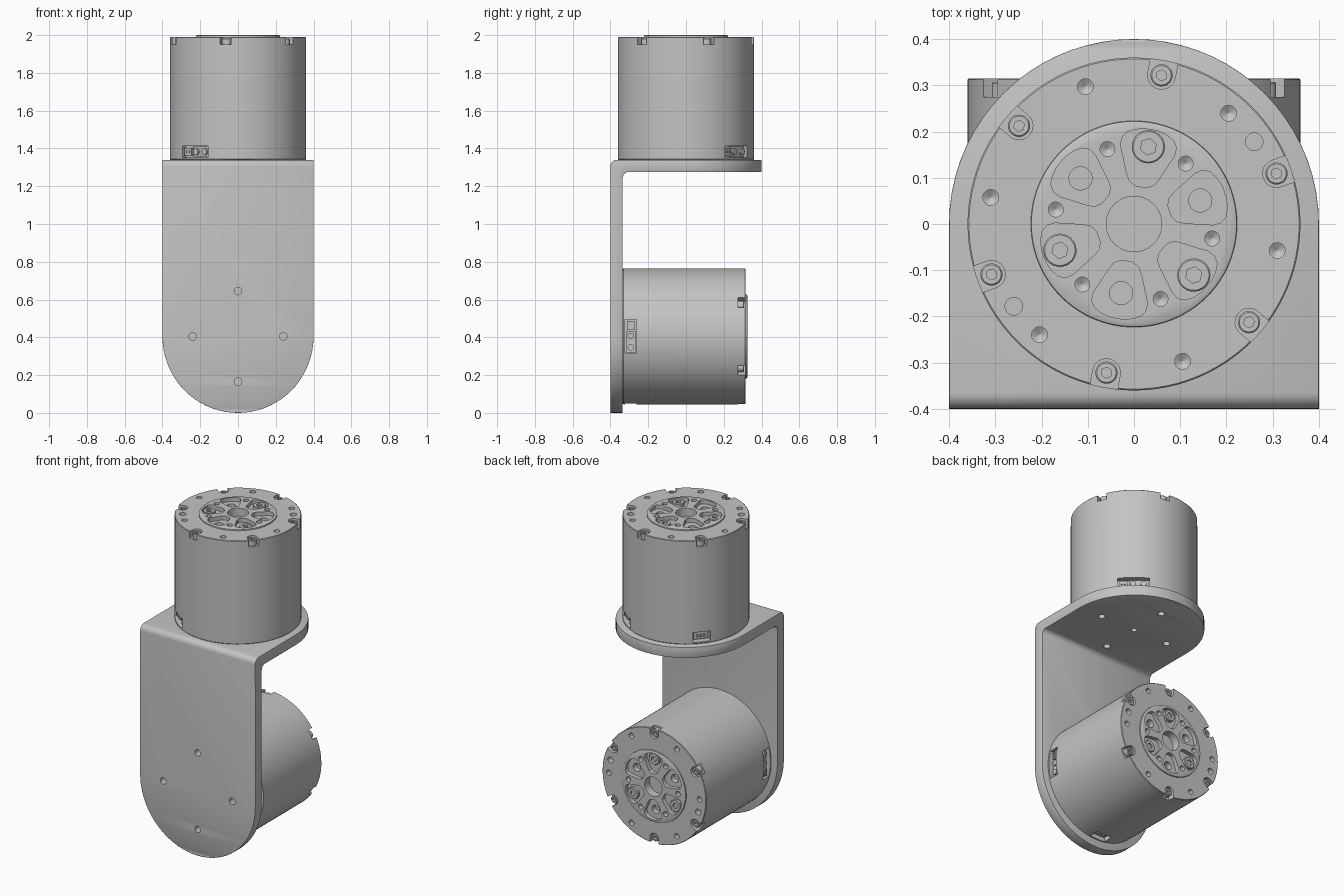
import bpy, bmesh
from math import sin, cos, pi, radians
from mathutils import Matrix, Vector

cube = bpy.data.objects.get("Cube")
if cube:
    bpy.data.objects.remove(cube, do_unlink=True)

grey = bpy.data.materials.new("machined_grey")
grey.use_nodes = True
TONE = (0.55, 0.55, 0.55, 1)
grey.diffuse_color = TONE
grey.node_tree.nodes["Principled BSDF"].inputs["Base Color"].default_value = TONE


# ---- helpers ----
def make(name, bm):
    bmesh.ops.remove_doubles(bm, verts=bm.verts, dist=1e-5)
    bmesh.ops.recalc_face_normals(bm, faces=bm.faces)
    mesh = bpy.data.meshes.new(name)
    bm.to_mesh(mesh)
    bm.free()
    obj = bpy.data.objects.new(name, mesh)
    bpy.context.collection.objects.link(obj)
    return obj


def bake(obj):
    bpy.context.view_layer.update()
    deps = bpy.context.evaluated_depsgraph_get()
    mesh = bpy.data.meshes.new_from_object(obj.evaluated_get(deps))
    obj.modifiers.clear()
    obj.data = mesh


def cut(obj, bm):
    cutter = make("cutter", bm)
    cutter.hide_render = True
    mod = obj.modifiers.new("cut", 'BOOLEAN')
    mod.operation, mod.solver, mod.object = 'DIFFERENCE', 'EXACT', cutter
    bake(obj)
    bpy.data.objects.remove(cutter, do_unlink=True)


def finish(obj):
    obj.data.materials.clear()
    obj.data.materials.append(grey)
    obj.data.shade_smooth()
    obj.data.set_sharp_from_angle(angle=radians(30))


def circle(r, n=24):
    return [(r * cos(2 * pi * i / n), r * sin(2 * pi * i / n)) for i in range(n)]


def rect(u0, u1, v0, v1):
    return [(u0, v0), (u1, v0), (u1, v1), (u0, v1)]


def prism(bm, pts, z0, z1, mat=Matrix()):
    low, high = [[bm.verts.new(mat @ Vector((x, y, z))) for x, y in pts] for z in (z0, z1)]
    bm.faces.new(low[::-1])
    bm.faces.new(high)
    for i in range(len(pts)):
        j = (i + 1) % len(pts)
        bm.faces.new((low[i], low[j], high[j], high[i]))


def lathe(bm, profile, n, mat=Matrix()):
    """Closed turned solid; a profile entry with a third value is a hexagon ring."""
    rings = []
    for r, z, *hexagon in profile:
        ring = []
        for i in range(n):
            a = 2 * pi * i / n
            k = cos(pi / 6) / cos(a % (pi / 3) - pi / 6) if hexagon else 1
            ring.append(bm.verts.new(mat @ Vector((r * k * cos(a), r * k * sin(a), z))))
        rings.append(ring)
    for a, b in zip(rings, rings[1:]):
        for i in range(n):
            j = (i + 1) % n
            bm.faces.new((a[i], a[j], b[j], b[i]))
    bm.faces.new(rings[0][::-1])
    bm.faces.new(rings[-1])


def polar(deg, r=0.0, z=0.0):
    return Matrix.Rotation(radians(deg), 4, 'Z') @ Matrix.Translation((r, 0, z))


# ---- bracket: bent plate with two round ends ----
W, T, TOP, AXIS = 0.4, 0.065, 1.34, 0.405
RO, RI, ARC, BEND = 0.035, 0.03, 18, 6
rows = []   # (outer y, outer z, inner y, inner z, half width)
for i in range(ARC + 1):
    a = pi / 2 * i / ARC
    z = AXIS * (1 - cos(a))
    rows.append((-W, z, -W + T, z, W * sin(a)))
for i in range(BEND + 1):
    a = pi / 2 * i / BEND
    c, s = 1 - cos(a), 1 - sin(a)
    rows.append((-W + RO * c, TOP - RO * s, -W + T + RI * c, TOP - T - RI * s, W))
for i in range(ARC + 1):
    a = pi / 2 * i / ARC
    y = W * sin(a)
    rows.append((y, TOP, y, TOP - T, W * cos(a)))
bm = bmesh.new()
loops = [[bm.verts.new(p) for p in ((-w, yo, zo), (w, yo, zo), (w, yi, zi), (-w, yi, zi))]
         for yo, zo, yi, zi, w in rows]
for a, b in zip(loops, loops[1:]):
    for i in range(4):
        j = (i + 1) % 4
        bm.faces.new((a[i], a[j], b[j], b[i]))
bracket = make("bracket", bm)
bevel = bracket.modifiers.new("edge", 'BEVEL')
bevel.width, bevel.segments, bevel.angle_limit = 0.012, 2, radians(40)
bake(bracket)

# mounting holes through both legs
bm = bmesh.new()
upright = Matrix.Translation((0, 0, AXIS)) @ Matrix.Rotation(pi / 2, 4, 'X')
for k in range(4):
    prism(bm, circle(0.02), 1.2, 1.4, polar(90 * k, 0.24))
    prism(bm, circle(0.02), 0.3, 0.5, upright @ polar(90 * k, 0.24))
prism(bm, circle(0.017), 1.2, 1.4)
cut(bracket, bm)
finish(bracket)

# ---- motor housing with raised output disc ----
FACE, DISC, FLOOR, ABOVE, R = 0.65, 0.66, 0.635, 0.75, 0.36
SCREW, TAP = 19.5, 49.5
bm = bmesh.new()
lathe(bm, [(R - 0.004, 0), (R, 0.004), (R, FACE - 0.003), (R - 0.003, FACE),
           (0.223, FACE), (0.222, DISC - 0.003), (0.216, DISC)], 96)
housing = make("upper_motor_housing", bm)

# first cuts: bore, pockets, rim notches, connector bays
bm = bmesh.new()
prism(bm, circle(0.06, 36), 0.61, ABOVE)
half = [(0.082, 0.012), (0.09, 0.027), (0.108, 0.037), (0.14, 0.05), (0.16, 0.059),
        (0.178, 0.06), (0.192, 0.052), (0.201, 0.036), (0.207, 0.015)]
pocket = half + [(u, -v) for u, v in reversed(half)]
notch = [(-0.03 * sin(pi * i / 12), 0.03 * cos(pi * i / 12)) for i in range(13)]
notch += [(0.08, -0.03), (0.08, 0.03)]
for k in range(6):
    prism(bm, pocket, FLOOR, ABOVE, polar(SCREW + 60 * k))
    prism(bm, notch, FACE - 0.04, ABOVE, polar(SCREW + 60 * k, 0.327))
bays = [(TAP, 0.09), (TAP + 90, 0.052), (TAP + 180, 0.09)]
for deg, w in bays:
    prism(bm, rect(0.32, 0.45, -w, w), 0.012, 0.074, polar(deg))
cut(housing, bm)

# second cuts: drilled holes in the rim, disc and pockets
bm = bmesh.new()


def drill(r, deg, dist, bottom):
    lathe(bm, [(r * 0.05, bottom - r * 0.6), (r, bottom), (r, ABOVE)], 20, polar(deg, dist))


for k in range(6):
    drill(0.017, TAP + 60 * k, 0.315, 0.62)
    drill(0.016, TAP + 60 * k, 0.172, 0.63)
for k in range(3):
    prism(bm, circle(0.025), 0.6, ABOVE, polar(SCREW + 120 * k, 0.152))
for k in range(2):
    prism(bm, circle(0.019), 0.61, ABOVE, polar(34.4 + 180 * k, 0.315))
cut(housing, bm)
finish(housing)

# ---- cap screws with hexagon sockets ----
bm = bmesh.new()


def cap_screw(r, h, mat):
    lathe(bm, [(r, -0.003), (r, h - 0.003), (r - 0.003, h), (r * 0.5, h, 1),
               (r * 0.5, h * 0.4, 1)], 24, mat)


for k in range(6):
    cap_screw(0.024, 0.032, polar(SCREW + 60 * k, 0.327, FACE - 0.04))
for k in range(3):
    cap_screw(0.036, 0.018, polar(SCREW + 60 + 120 * k, 0.17, FLOOR))
screws = make("upper_motor_screws", bm)
finish(screws)

# ---- connectors inside the bays ----
bm = bmesh.new()
outward = Matrix.Rotation(pi / 2, 4, 'Y')   # prism axis points radially out
for deg, w in bays:
    def part(pts, r0, r1):
        prism(bm, pts, r0, r1, polar(deg, 0, 0.043) @ outward)
    if w > 0.06:
        part(rect(-0.02, 0.02, -0.082, -0.034), 0.315, 0.34)
        for v in (-0.068, -0.048):
            part(rect(-0.006, 0.006, v - 0.005, v + 0.005), 0.338, 0.346)
        part(rect(-0.026, 0.026, -0.025, 0.084), 0.315, 0.332)
        for v in (-0.002, 0.058):
            part([(x, y + v) for x, y in circle(0.017)], 0.33, 0.344)
    else:
        part(rect(-0.022, 0.022, -0.042, 0.042), 0.315, 0.338)
        for v in (-0.02, 0.0, 0.02):
            part(rect(-0.008, 0.008, v - 0.005, v + 0.005), 0.336, 0.346)
connectors = make("upper_motor_connectors", bm)
finish(connectors)

# ---- place the upper motor and copy it, lying down, to the lower leg ----
upper = Matrix.Translation((0, 0, TOP))
lower = (Matrix.Translation((0, -W + T, AXIS)) @ Matrix.Rotation(-pi / 2, 4, 'X')
         @ Matrix.Rotation(radians(-TAP), 4, 'Z'))
for obj in (housing, screws, connectors):
    twin = obj.copy()
    twin.name = obj.name.replace("upper", "lower")
    bpy.context.collection.objects.link(twin)
    obj.matrix_world = upper
    twin.matrix_world = lower
